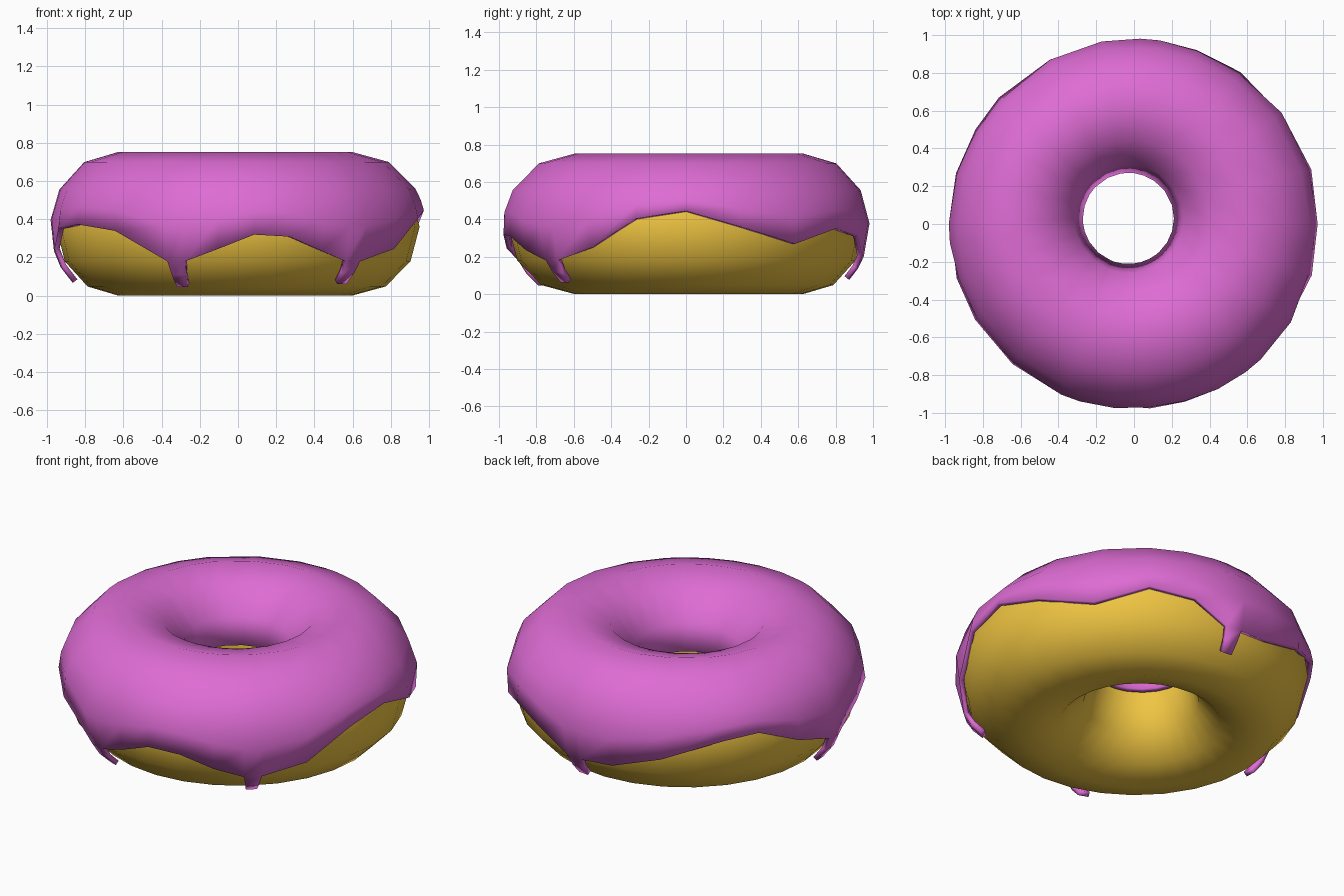
import bpy, bmesh
from math import sin, cos, asin, radians, pi

if "Cube" in bpy.data.objects:
    bpy.data.objects.remove(bpy.data.objects["Cube"])

R, RX, RZ = 0.61, 0.34, 0.36     # ring radius, tube half width and half height


def ring_point(angle, phi, grow=0.0):
    """Point on the dough ring; the hole sits slightly off centre."""
    r = R + (RX + grow) * cos(phi)
    s = 0.03 * (1 - cos(phi)) / 2
    return (r * cos(angle) - s, r * sin(angle) + s, RZ + (RZ + grow) * sin(phi))


def phi_at(z):
    return asin((z - RZ) / RZ)


def finish(name, bm, colour):
    mesh = bpy.data.meshes.new(name)
    bm.to_mesh(mesh)
    bm.free()
    for p in mesh.polygons:
        p.use_smooth = True
    ob = bpy.data.objects.new(name, mesh)
    bpy.context.collection.objects.link(ob)
    mat = bpy.data.materials.new(name + "_colour")
    mat.diffuse_color = colour
    mat.use_nodes = True
    mat.node_tree.nodes["Principled BSDF"].inputs["Base Color"].default_value = mat.diffuse_color
    mesh.materials.append(mat)
    return ob


def skin(bm, cols, closed_tube):
    """Join columns of vertices around the ring."""
    n, m = len(cols), len(cols[0])
    for i in range(n):
        a, b = cols[i], cols[(i + 1) % n]
        for j in range(m if closed_tube else m - 1):
            k = (j + 1) % m
            bm.faces.new((a[j], b[j], b[k], a[k]))


# Dough ring
bm = bmesh.new()
N, M = 28, 12
cols = [[bm.verts.new(ring_point(2 * pi * i / N, 2 * pi * j / M)) for j in range(M)]
        for i in range(N)]
skin(bm, cols, True)
finish("dough", bm, (0.87, 0.56, 0.055, 1))

# Icing: wavy lower edge as (angle, height)
edge = [(-113, .19), (-107, .19), (-96, .25), (-85, .32), (-74, .31), (-63, .24),
        (-53, .19), (-47, .19), (-32, .25), (-16, .40), (0, .44), (17, .36),
        (37, .27), (55, .35), (70, .31), (82, .21), (88, .21), (100, .22),
        (117, .30), (137, .40), (149, .42), (164, .32), (180, .24), (186, .25),
        (197, .35), (211, .37), (229, .34)]
drips = {-113: .07, -53: .085, 82: .10, 180: .09}   # drip start angle, tip height

bm = bmesh.new()
cols = []
for a, z in edge:
    e = phi_at(z)
    rows = [e, (e + radians(30)) / 2] + [radians(d) for d in (30, 60, 90, 120, 150, 174)]
    cols.append([bm.verts.new(ring_point(radians(a), p, 0.004)) for p in rows])
skin(bm, cols, False)

# Drips running down the dough
for i, (a, z) in enumerate(edge):
    if a not in drips:
        continue
    top = (cols[i][0], cols[i + 1][0])
    for t, inset in ((0.5, 0.5), (1.0, 0.9)):
        p = phi_at(z + (drips[a] - z) * t)
        low = [bm.verts.new(ring_point(radians(x), p, 0.006))
               for x in (a + inset, edge[i + 1][0] - inset)]
        bm.faces.new((low[0], low[1], top[1], top[0]))
        top = low

icing = finish("icing", bm, (0.73, 0.15, 0.66, 1))
solid = icing.modifiers.new("thickness", 'SOLIDIFY')
solid.thickness = 0.028
solid.offset = 1
